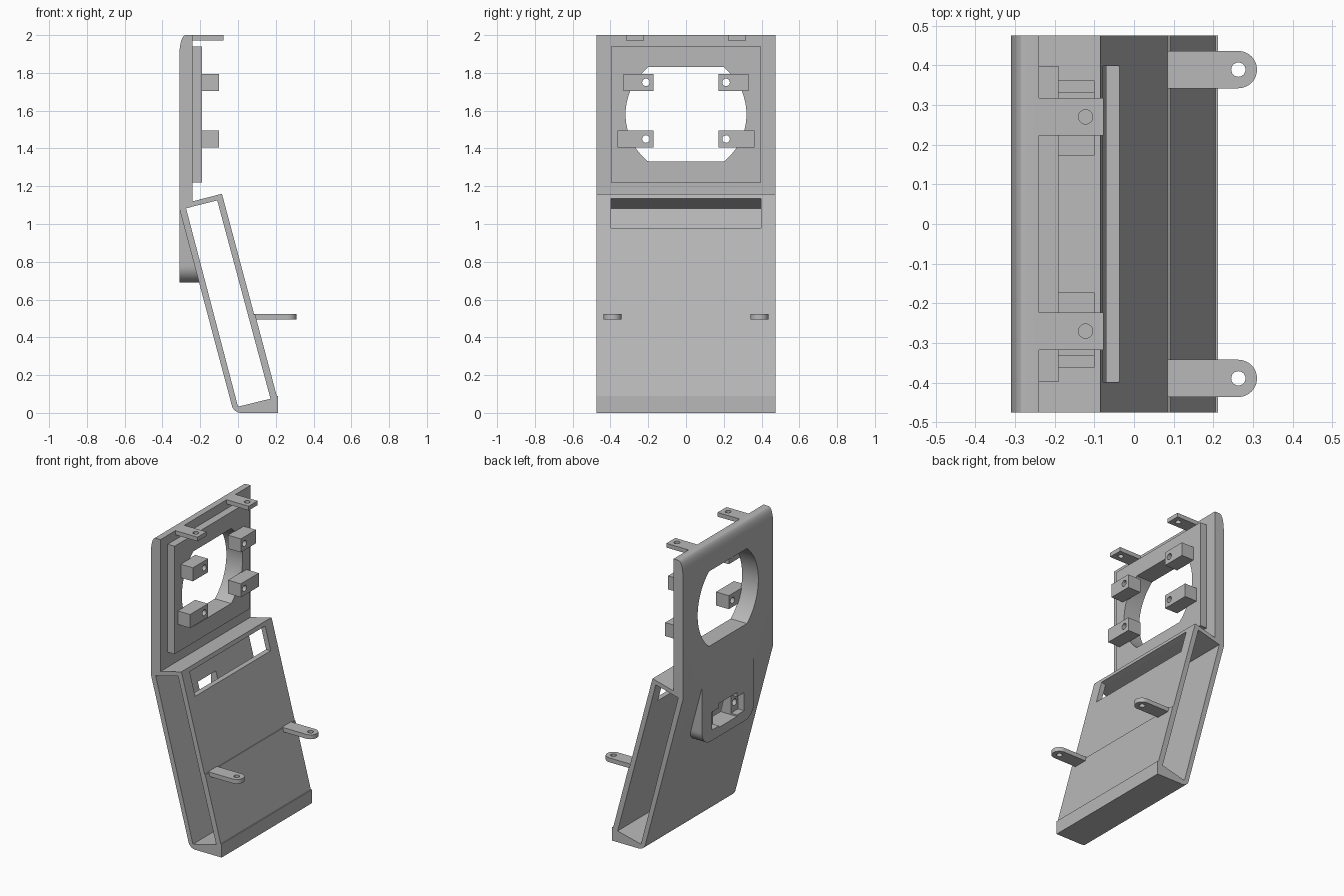
import bpy
import bmesh
from math import cos, sin, pi, radians

cube = bpy.data.objects.get("Cube")
if cube:
    bpy.data.objects.remove(cube, do_unlink=True)

grey = bpy.data.materials.new("light grey plastic")
grey.use_nodes = True
colour = (0.48, 0.48, 0.48, 1)
grey.diffuse_color = colour
grey.node_tree.nodes["Principled BSDF"].inputs["Base Color"].default_value = colour


def prism(name, axis, profile, lo, hi):
    """Extrude a 2D profile (remaining axes in xyz order) from lo to hi."""
    def place(a, b, t):
        return {"x": (t, a, b), "y": (a, t, b), "z": (a, b, t)}[axis]
    bm = bmesh.new()
    face = bm.faces.new([bm.verts.new(place(a, b, lo)) for a, b in profile])
    new = bmesh.ops.extrude_face_region(bm, geom=[face])["geom"]
    bmesh.ops.translate(bm, vec=place(0, 0, hi - lo),
                        verts=[v for v in new if isinstance(v, bmesh.types.BMVert)])
    bmesh.ops.recalc_face_normals(bm, faces=bm.faces)
    mesh = bpy.data.meshes.new(name)
    bm.to_mesh(mesh)
    bm.free()
    mesh.materials.append(grey)
    obj = bpy.data.objects.new(name, mesh)
    bpy.context.collection.objects.link(obj)
    return obj


def rect(a0, a1, b0, b1):
    return [(a0, b0), (a1, b0), (a1, b1), (a0, b1)]


def arc(ca, cb, r, start, end, steps):
    angles = [radians(start + (end - start) * i / steps) for i in range(steps + 1)]
    return [(ca + r * cos(t), cb + r * sin(t)) for t in angles]


def circle(ca, cb, r, sides=24):
    return arc(ca, cb, r, 0, 360, sides)[:-1]


def combine(obj, tool, operation="DIFFERENCE"):
    """Apply a boolean and discard the tool object."""
    mod = obj.modifiers.new("boolean", "BOOLEAN")
    mod.operation = operation
    mod.solver = "EXACT"
    mod.object = tool
    deps = bpy.context.evaluated_depsgraph_get()
    mesh = bpy.data.meshes.new_from_object(obj.evaluated_get(deps))
    obj.modifiers.clear()
    obj.data = mesh
    bpy.data.objects.remove(tool, do_unlink=True)


W = 0.475
parts = []

# Main body: upright plate above a leaning hollow case
top_round = [(-0.278 + 0.032 * cos(t), 1.9 + 0.1 * sin(t))
             for t in [pi / 2 + pi / 2 * i / 8 for i in range(9)]]
foot_round = arc(0.016, 0.05, 0.05, 190, 270, 8)
outline = ([(-0.24, 2.0)] + top_round + [(-0.31, 1.08)] + foot_round
           + [(0.212, 0), (0.212, 0.09), (0.205, 0.09), (0.091, 0.52),
              (0.086, 0.52), (-0.085, 1.16), (-0.24, 1.12)])
body = prism("body", "y", outline, -W, W)
parts.append(body)

# Fairing with rounded lower corners on the back wall
fairing = prism("fairing", "y",
                [(-0.31, 1.1), (-0.31, 0.69), (-0.19, 0.69), (-0.29, 1.1)], -0.4, 0.4)
R, F = 0.09, 0.275
shape = ([(F, 1.2), (-F, 1.2)] + arc(R - F, 0.69 + R, R, 180, 270, 10)
         + arc(F - R, 0.69 + R, R, 270, 360, 10))
combine(fairing, prism("cutter", "x", shape, -0.4, 0), "INTERSECT")
combine(body, fairing, "UNION")

# Hollow case, open at both ends, with a long window in the front wall
combine(body, prism("cutter", "y", [(-0.275, 1.083), (-0.11, 1.125),
                                    (0.172, 0.075), (0.0, 0.033)], -0.6, 0.6))
combine(body, prism("cutter", "y", [(-0.13, 0.98), (0.02, 0.98), (0.02, 1.136),
                                    (-0.07, 1.136), (-0.115, 1.123)], -0.398, 0.398))

# Connector opening: wide recess, narrower through slot, two screw holes
combine(body, prism("cutter", "x", rect(-0.17, 0.17, 0.76, 0.88), -0.4, -0.265))
combine(body, prism("cutter", "x", rect(-0.095, 0.095, 0.75, 0.91), -0.4, -0.13))
for s in (-1, 1):
    combine(body, prism("cutter", "x", circle(s * 0.132, 0.82, 0.022), -0.4, -0.13))

# Raised panel around the round opening with flat top and bottom
panel = prism("raised_panel", "x", rect(-0.398, 0.398, 1.22, 1.94), -0.25, -0.19)
combine(body, panel, "UNION")
opening = arc(0, 1.58, 0.32, -51.4, 51.4, 24) + arc(0, 1.58, 0.32, 128.6, 231.4, 24)
combine(body, prism("cutter", "x", opening, -0.5, 0))

for s, side in ((1, "left"), (-1, "right")):
    # Mounting blocks around the opening
    for z, reach, level in ((1.75, 0.332, "upper"), (1.45, 0.362, "lower")):
        a, b = sorted((s * 0.173, s * reach))
        block = prism(f"{level}_{side}_mount_block", "x",
                      rect(a, b, z - 0.045, z + 0.045), -0.195, -0.1)
        combine(block, prism("cutter", "x", circle(s * 0.212, z, 0.02), -0.3, 0))
        parts.append(block)

    # Square tabs at the top edge
    y = s * 0.27
    tab = prism(f"top_{side}_tab", "z",
                rect(-0.245, -0.077, y - 0.047, y + 0.047), 1.972, 2.0)
    combine(tab, prism("cutter", "z", circle(-0.122, y, 0.018), 1.9, 2.1))
    parts.append(tab)

    # Round-ended tabs on the front wall
    y = s * 0.389
    ear = [(0.075, y - 0.047)] + arc(0.263, y, 0.047, -90, 90, 16) + [(0.075, y + 0.047)]
    tab = prism(f"front_{side}_tab", "z", ear, 0.495, 0.524)
    combine(tab, prism("cutter", "z", circle(0.263, y, 0.018), 0.4, 0.6))
    parts.append(tab)

# Smooth the curved faces, keep edges sharp
bpy.ops.object.select_all(action="DESELECT")
for obj in parts:
    obj.select_set(True)
bpy.context.view_layer.objects.active = body
bpy.ops.object.shade_smooth_by_angle(angle=radians(25))
